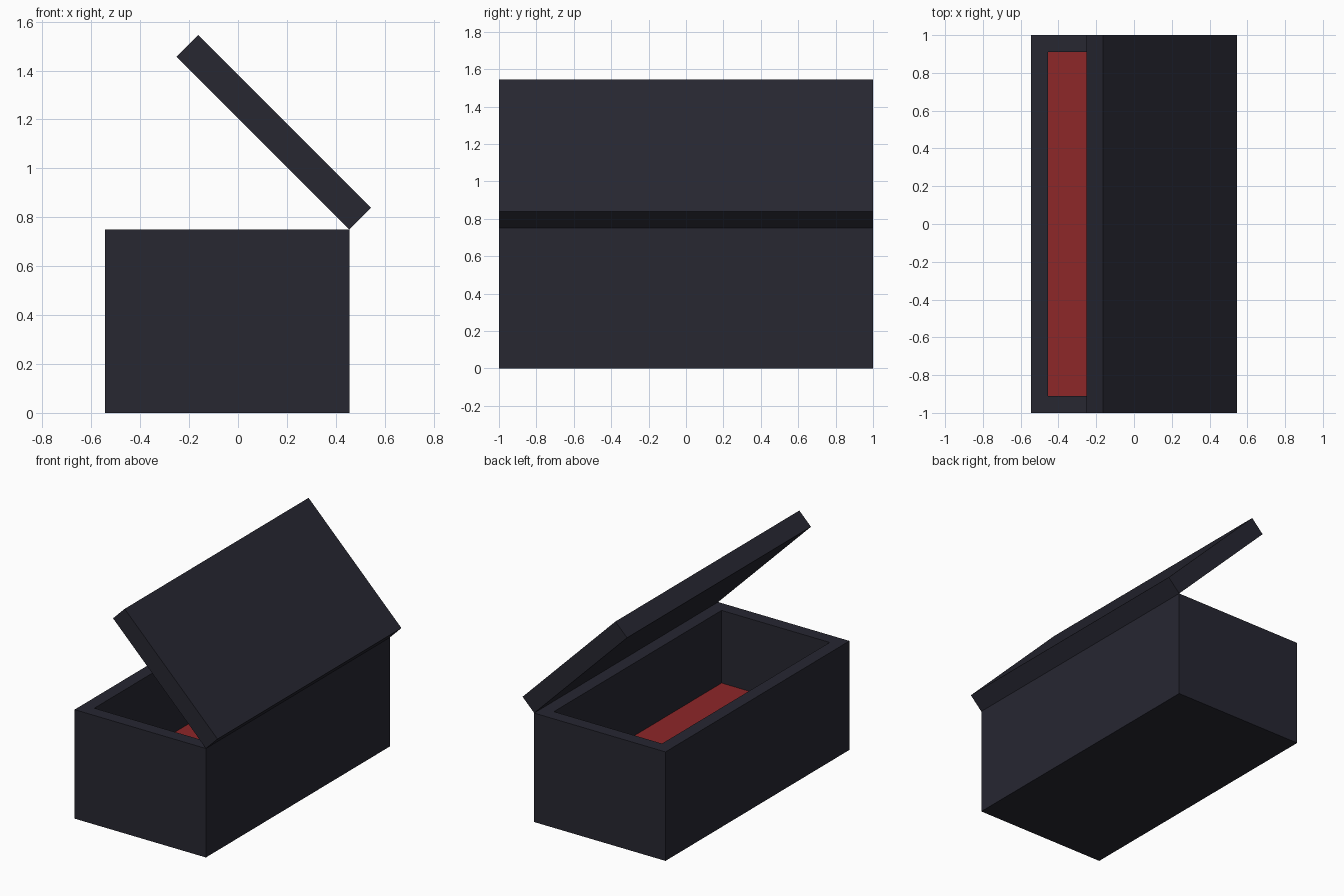
import bpy
import bmesh
from math import radians, sin
from mathutils import Matrix, Vector

if "Cube" in bpy.data.objects:
    bpy.data.objects.remove(bpy.data.objects["Cube"], do_unlink=True)

WALL = 0.125                     # thickness of walls and lid
WIDTH, LENGTH, HEIGHT = 1.0, 2.0, 0.75
FLOOR = 0.25                     # height of the lined floor
ANGLE = radians(45)              # how far the lid is open
LEFT = (WIDTH - WALL * sin(ANGLE)) / 2   # hinge edge, keeps the whole centred
CENTRE = LEFT - WIDTH / 2


def material(name, colour):
    mat = bpy.data.materials.new(name)
    mat.use_nodes = True
    mat.diffuse_color = colour
    mat.node_tree.nodes["Principled BSDF"].inputs["Base Color"].default_value = colour
    return mat


def box(bm, size, centre):
    matrix = Matrix.Translation(centre) @ Matrix.Diagonal((*size, 1))
    bmesh.ops.create_cube(bm, size=1, matrix=matrix)


def finish(bm, name, mats):
    mesh = bpy.data.meshes.new(name)
    bm.to_mesh(mesh)
    bm.free()
    for mat in mats:
        mesh.materials.append(mat)
    obj = bpy.data.objects.new(name, mesh)
    bpy.context.collection.objects.link(obj)
    return obj


dark = material("dark_slate", (0.02, 0.02, 0.031, 1))
red = material("red_lining", (0.27, 0.02, 0.022, 1))

# Box body: inset the top for the rim, then sink the opening to the floor
bm = bmesh.new()
box(bm, (WIDTH, LENGTH, HEIGHT), (CENTRE, 0, HEIGHT / 2))
bm.normal_update()
top = max(bm.faces, key=lambda f: f.calc_center_median().z)
bmesh.ops.inset_region(bm, faces=[top], thickness=WALL)
result = bmesh.ops.extrude_discrete_faces(bm, faces=[top])
floor = result["faces"][0]
bmesh.ops.translate(bm, verts=floor.verts, vec=(0, 0, FLOOR - HEIGHT))
floor.material_index = 1
bmesh.ops.recalc_face_normals(bm, faces=bm.faces)
finish(bm, "box_body", [dark, red])

# Lid: slab with its origin on the hinge edge, swung open
bm = bmesh.new()
box(bm, (WIDTH, LENGTH, WALL), (-WIDTH / 2, 0, WALL / 2))
lid = finish(bm, "lid", [dark])
lid.location = Vector((LEFT, 0, HEIGHT))
lid.rotation_euler.y = ANGLE
